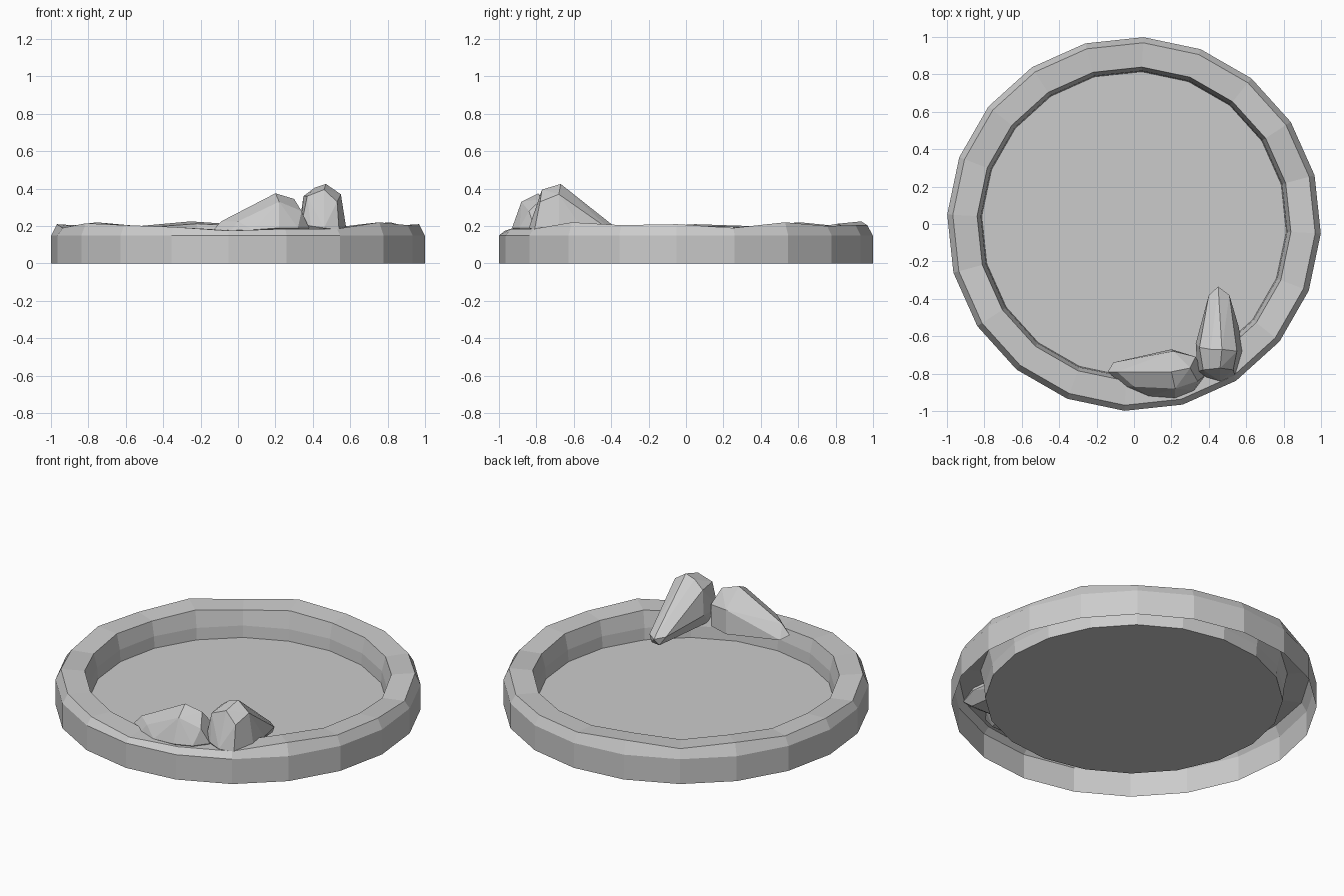
import bpy, bmesh
from math import sin, cos, radians

if "Cube" in bpy.data.objects:
    bpy.data.objects.remove(bpy.data.objects["Cube"])

N = 20
ANG = [radians(-2.9 + 360 / N * k) for k in range(N)]
# gently uneven crest height around the rim
CREST = [.21, .19, .22, .20, .205, .205, .225, .20, .22, .20,
         .21, .19, .215, .205, .195, .175, .185, .185, .22, .205]


def finish(bm, name):
    mesh = bpy.data.meshes.new(name)
    bm.to_mesh(mesh)
    bm.free()
    obj = bpy.data.objects.new(name, mesh)
    bpy.context.collection.objects.link(obj)
    return obj


def ring(bm, radius, heights):
    return [bm.verts.new((radius * cos(a), radius * sin(a), z))
            for a, z in zip(ANG, heights)]


# stone rim: open underneath, profile swept around 20 sides
bm = bmesh.new()
rings = [ring(bm, 1.0, [0] * N),
         ring(bm, 1.0, [.15] * N),
         ring(bm, .97, CREST),
         ring(bm, .84, [z * .7 + .055 for z in CREST]),
         ring(bm, .82, [.11] * N),
         ring(bm, .815, [.04] * N)]
for lo, hi in zip(rings, rings[1:]):
    for i in range(N):
        j = (i + 1) % N
        bm.faces.new((lo[i], lo[j], hi[j], hi[i]))
finish(bm, "pool_rim")

# water surface
bm = bmesh.new()
bm.faces.new(ring(bm, .815, [.04] * N))
finish(bm, "water_surface")


# boulders: faceted hulls
def boulder(name, points):
    bm = bmesh.new()
    for p in points:
        bm.verts.new(p)
    res = bmesh.ops.convex_hull(bm, input=bm.verts[:])
    junk = {v for v in res["geom_interior"] + res["geom_unused"]
            if isinstance(v, bmesh.types.BMVert)}
    bmesh.ops.delete(bm, geom=list(junk), context='VERTS')
    bmesh.ops.dissolve_limit(bm, angle_limit=radians(6), verts=bm.verts[:], edges=bm.edges[:])
    bmesh.ops.recalc_face_normals(bm, faces=bm.faces[:])
    finish(bm, name)


boulder("long_boulder", [
    (-.14, -.79, .17), (-.11, -.74, .15), (-.09, -.79, .225), (0, -.79, .265),
    (.20, -.79, .375), (.21, -.68, .27), (.30, -.77, .345), (.33, -.71, .26),
    (.22, -.88, .33), (.34, -.84, .28), (.0, -.87, .225), (.38, -.81, .19),
    (.32, -.89, .19), (.22, -.93, .19), (.08, -.92, .18), (-.05, -.87, .16),
    (.20, -.67, .13), (.33, -.71, .13), (.10, -.85, .13), (.30, -.85, .13)])

boulder("tall_boulder", [
    (.45, -.335, .16), (.40, -.38, .17), (.51, -.38, .16), (.45, -.42, .21),
    (.47, -.67, .425), (.41, -.67, .405), (.35, -.66, .36), (.55, -.68, .37),
    (.46, -.77, .395), (.37, -.78, .36), (.53, -.78, .33), (.33, -.64, .22),
    (.34, -.79, .21), (.39, -.82, .20), (.46, -.84, .19), (.54, -.81, .18),
    (.58, -.68, .18), (.56, -.55, .18), (.43, -.36, .12), (.49, -.37, .12),
    (.37, -.75, .13), (.53, -.75, .13)])
